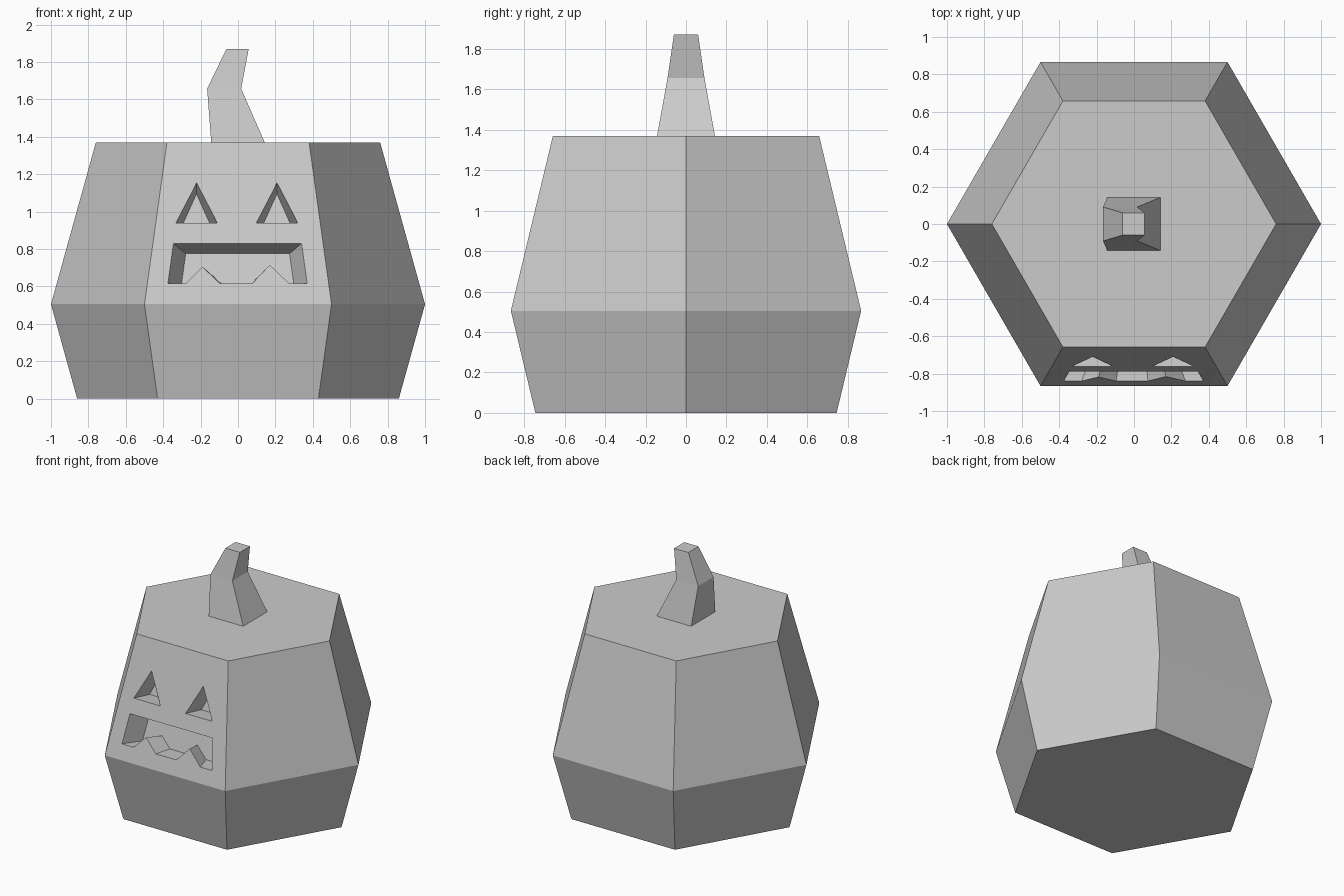
import bpy, bmesh
from math import cos, sin, radians
from mathutils import Vector

if "Cube" in bpy.data.objects:
    bpy.data.objects.remove(bpy.data.objects["Cube"])

BODY = [(0.0, 0.86), (0.505, 1.0), (1.37, 0.76)]   # (height, radius)
SLOPE = (1.0 - 0.76) * sin(radians(60)) / (1.37 - 0.505)
INWARD = Vector((0, 1, -SLOPE)).normalized()       # into the front panel


def loft(name, rings):
    """Closed solid through matching rings of points."""
    bm = bmesh.new()
    loops = [[bm.verts.new(p) for p in r] for r in rings]
    n = len(loops[0])
    for a, b in zip(loops, loops[1:]):
        for i in range(n):
            bm.faces.new((a[i], a[(i + 1) % n], b[(i + 1) % n], b[i]))
    bm.faces.new(loops[0][::-1])
    bm.faces.new(loops[-1])
    bmesh.ops.recalc_face_normals(bm, faces=bm.faces)
    mesh = bpy.data.meshes.new(name)
    bm.to_mesh(mesh)
    bm.free()
    ob = bpy.data.objects.new(name, mesh)
    bpy.context.collection.objects.link(ob)
    return ob


def carve(body, name, outline, centre, sx, sz, depth=0.14):
    """Cut a tapered recess with an x/z outline square into the front panel."""
    cx, cz = centre
    rings = []
    for t in (-0.2, 1.0):
        ring = []
        for x, z in outline:
            px = cx + (x - cx) * (1 + (sx - 1) * t)
            pz = cz + (z - cz) * (1 + (sz - 1) * t)
            py = -0.866 + (pz - 0.505) * SLOPE
            ring.append(Vector((px, py, pz)) + INWARD * depth * t)
        rings.append(ring)
    cutter = loft(name, rings)
    cutter.hide_render = True
    mod = body.modifiers.new(name, 'BOOLEAN')
    mod.operation = 'DIFFERENCE'
    mod.solver = 'EXACT'
    mod.object = cutter
    bpy.context.view_layer.objects.active = body
    bpy.ops.object.modifier_apply(modifier=name)
    bpy.data.objects.remove(cutter)


# Six-sided body
body = loft("pumpkin_body", [
    [(r * cos(radians(60 * i)), r * sin(radians(60 * i)), z) for i in range(6)]
    for z, r in BODY])

# Triangular eyes
for cx in (-0.222, 0.208):
    carve(body, "eye_cutter",
          [(cx - 0.11, 0.94), (cx + 0.11, 0.94), (cx, 1.155)],
          (cx, 1.02), 0.7, 0.8)

# Mouth with two pointed teeth
carve(body, "mouth_cutter",
      [(-0.375, 0.615), (-0.28, 0.615), (-0.19, 0.705), (-0.095, 0.615),
       (0.075, 0.615), (0.17, 0.715), (0.275, 0.615), (0.37, 0.615),
       (0.34, 0.83), (-0.345, 0.83)],
      (0, 0.72), 0.81, 0.8)

# Crooked four-sided stem: (z, left, right, half depth)
loft("stem", [
    [(x0, -h, z), (x1, -h, z), (x1, h, z), (x0, h, z)]
    for z, x0, x1, h in [(1.37, -0.143, 0.143, 0.143),
                         (1.657, -0.165, 0.017, 0.091),
                         (1.87, -0.062, 0.057, 0.06)]])
